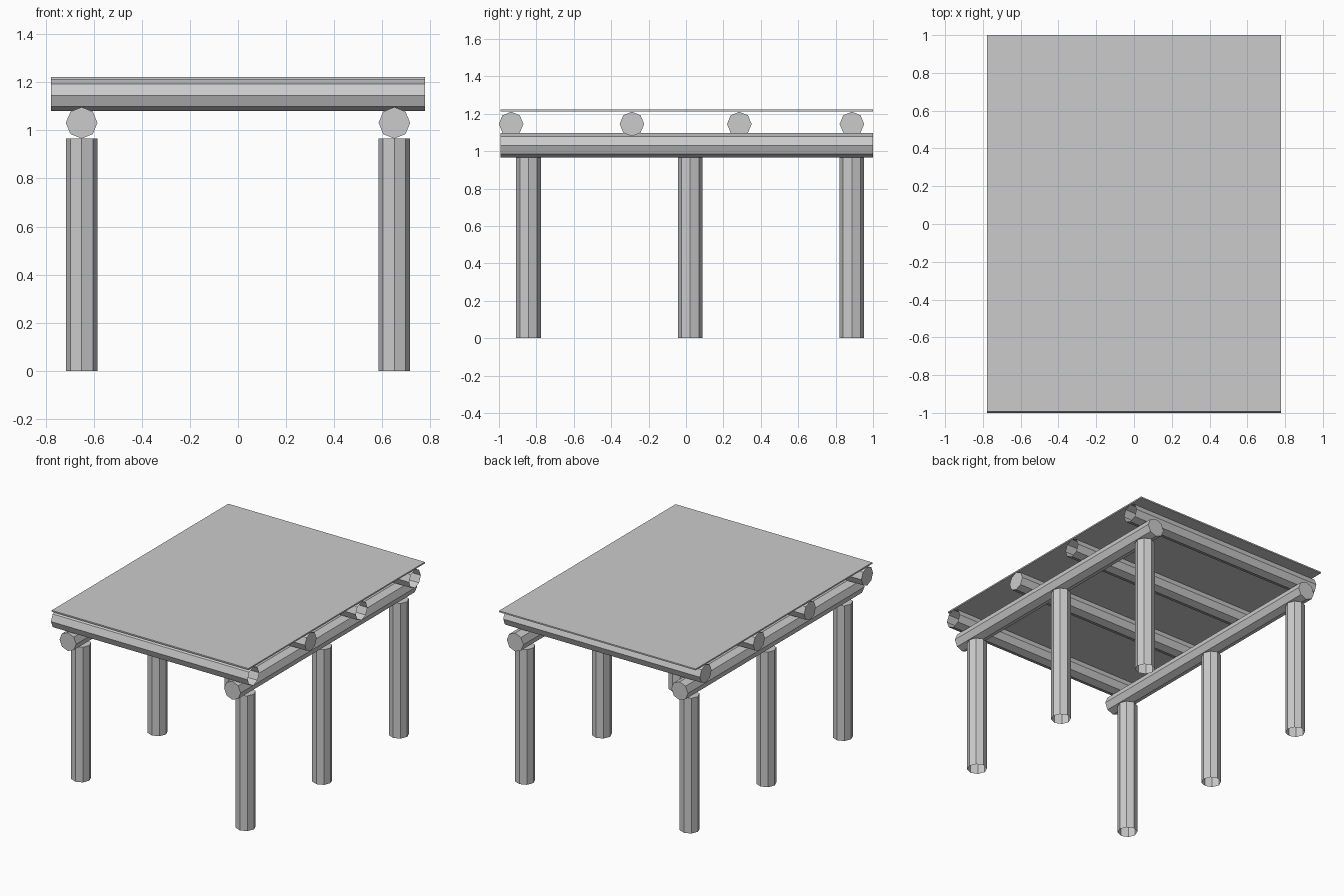
import bpy, bmesh
from math import pi
from mathutils import Matrix

if "Cube" in bpy.data.objects:
    bpy.data.objects.remove(bpy.data.objects["Cube"])

R = 0.0657          # log radius
SIDES = 8


def log(name, centre, length, axis, open_bottom=False, open_top=False):
    """Eight-sided log along x, y or z, with optional open ends."""
    bm = bmesh.new()
    bmesh.ops.create_cone(bm, cap_ends=True, segments=SIDES,
                          radius1=R, radius2=R, depth=length)
    bm.normal_update()
    ends = [f for f in bm.faces
            if (open_bottom and f.normal.z < -0.9) or (open_top and f.normal.z > 0.9)]
    bmesh.ops.delete(bm, geom=ends, context='FACES_ONLY')
    turn = {'x': Matrix.Rotation(pi / 2, 4, 'Y'),
            'y': Matrix.Rotation(-pi / 2, 4, 'X'),
            'z': Matrix.Identity(4)}[axis]
    bm.transform(Matrix.Translation(centre) @ turn)
    mesh = bpy.data.meshes.new(name)
    bm.to_mesh(mesh)
    bm.free()
    obj = bpy.data.objects.new(name, mesh)
    bpy.context.collection.objects.link(obj)


for side, sx in (("left", -1), ("right", 1)):
    x = 0.65 * sx
    # posts, open underneath
    for row, y in (("front", -0.842), ("middle", 0.022), ("back", 0.887)):
        log(f"{side}_{row}_post", (x, y, 0.4825), 0.965, 'z', open_bottom=True)
    # long beam resting on the posts
    log(f"{side}_beam", (x, 0.004, 1.031), 1.992, 'y')

# cross logs, all but the second open at the right end
for i, y in enumerate((-0.935, -0.289, 0.285, 0.887)):
    log(f"cross_log_{i + 1}", (0, y, 1.145), 1.554, 'x', open_top=(i != 1))

# thin flat roof board
bpy.ops.mesh.primitive_cube_add(size=1, location=(0, 0.004, 1.217))
board = bpy.context.object
board.name = "roof_board"
board.scale = (1.554, 1.992, 0.01)
bpy.ops.object.transform_apply(location=False, rotation=False, scale=True)
